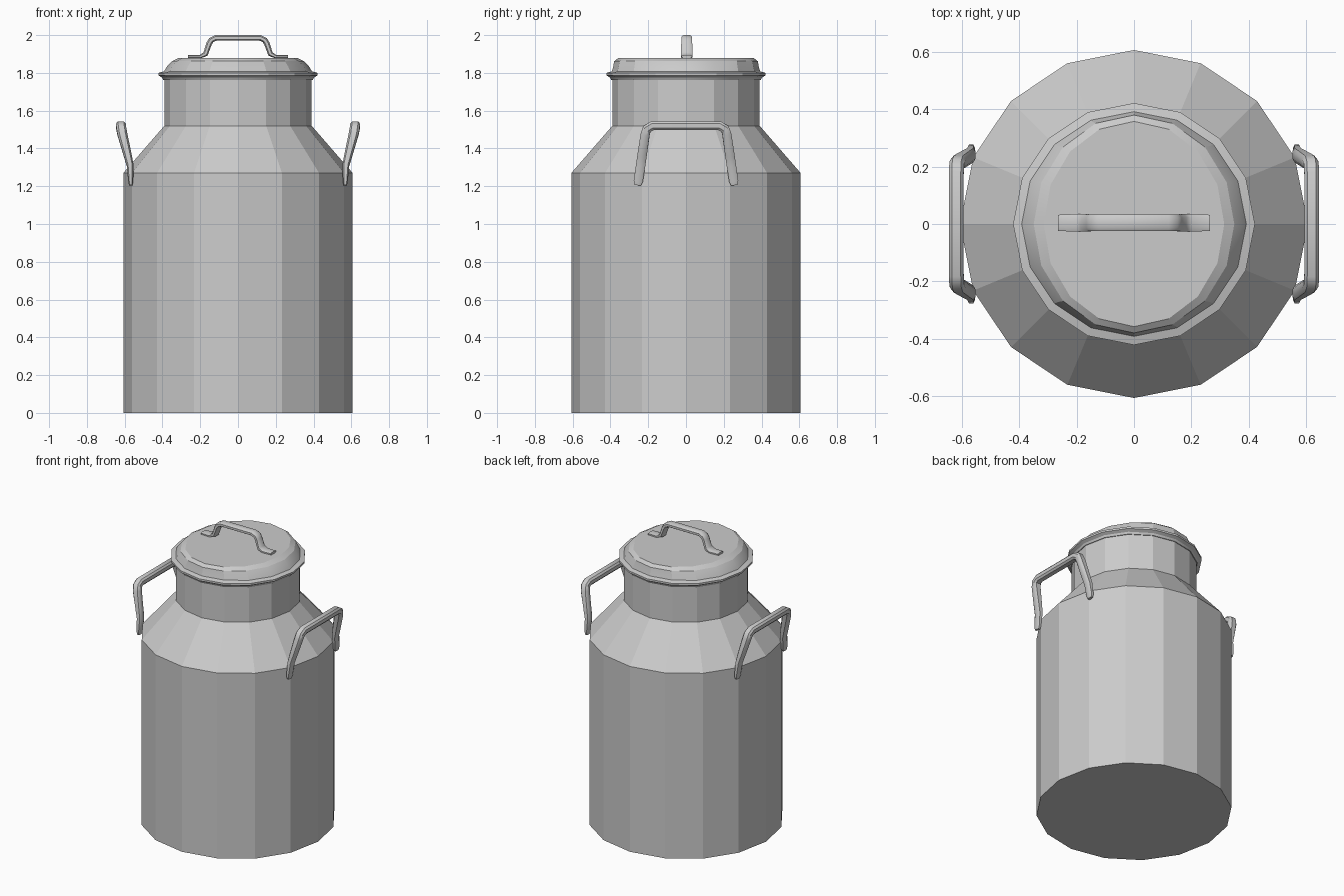
import bpy, bmesh, math
from mathutils import Vector

old = bpy.data.objects.get("Cube")
if old:
    bpy.data.objects.remove(old, do_unlink=True)

SIDES = 16

metal = bpy.data.materials.new("grey_metal")
metal.use_nodes = True
metal.diffuse_color = (0.6, 0.6, 0.6, 1)
metal.node_tree.nodes["Principled BSDF"].inputs["Base Color"].default_value = (0.6, 0.6, 0.6, 1)


def finish(name, bm, smooth_angle=None):
    bmesh.ops.recalc_face_normals(bm, faces=bm.faces)
    mesh = bpy.data.meshes.new(name)
    bm.to_mesh(mesh)
    bm.free()
    mesh.materials.append(metal)
    obj = bpy.data.objects.new(name, mesh)
    bpy.context.collection.objects.link(obj)
    if smooth_angle:
        bpy.ops.object.select_all(action='DESELECT')
        obj.select_set(True)
        bpy.context.view_layer.objects.active = obj
        bpy.ops.object.shade_smooth_by_angle(angle=math.radians(smooth_angle))
    return obj


def skin(bm, loops):
    """Join equal loops of points with quads and cap both ends."""
    rings = [[bm.verts.new(p) for p in loop] for loop in loops]
    n = len(rings[0])
    for a, b in zip(rings, rings[1:]):
        for i in range(n):
            j = (i + 1) % n
            bm.faces.new((a[i], a[j], b[j], b[i]))
    bm.faces.new(rings[0])
    bm.faces.new(rings[-1])


def lathe(name, profile, smooth_angle=None):
    """Stack of rings; each entry is x radius, y radius, height."""
    angles = [math.tau * i / SIDES for i in range(SIDES)]
    bm = bmesh.new()
    skin(bm, [[(rx * math.cos(a), ry * math.sin(a), z) for a in angles]
              for rx, ry, z in profile])
    return finish(name, bm, smooth_angle)


def sweep(name, path, side, scales):
    """Octagonal bar along a path; scales are half sizes along side and across it."""
    pts = [Vector(p) for p in path]
    loops = []
    for i, p in enumerate(pts):
        before = (p - pts[i - 1]).normalized() if i else Vector()
        after = (pts[i + 1] - p).normalized() if i < len(pts) - 1 else Vector()
        t = (before + after).normalized()
        u = (side - t * side.dot(t)).normalized()
        v = t.cross(u)
        w, h = scales[i]
        loops.append([p + u * w * x + v * h * y for x, y in
                      ((1, .5), (.6, 1), (-.6, 1), (-1, .5),
                       (-1, -.5), (-.6, -1), (.6, -1), (1, -.5))])
    bm = bmesh.new()
    skin(bm, loops)
    return finish(name, bm, 40)


# Main can: straight wall, sloping shoulder, neck
lathe("can_body", [(r, r, z) for r, z in
                   ((0.607, 0), (0.607, 1.27), (0.39, 1.52), (0.39, 1.77))])

# Lid with projecting rim and softened crown
lathe("lid", [(0.395, 0.395, 1.762), (0.402, 0.402, 1.775), (0.422, 0.422, 1.787),
              (0.422, 0.422, 1.8), (0.392, 0.392, 1.808), (0.375, 0.385, 1.835),
              (0.35, 0.38, 1.862), (0.315, 0.358, 1.879)], 21)

# Lid grip: flat feet, upright legs, straight bar
half = [(-0.265, 1.886), (-0.2, 1.886), (-0.172, 1.9), (-0.153, 1.955),
        (-0.142, 1.973), (-0.118, 1.985)]
half_scale = [(0.028, 0.008), (0.031, 0.009), (0.031, 0.014)] + [(0.029, 0.015)] * 3
sweep("lid_handle",
      [(x, 0.004, z) for x, z in half] + [(-x, 0.004, z) for x, z in reversed(half)],
      Vector((0, 1, 0)), half_scale + half_scale[::-1])

# Carrying handles on both shoulders
leg = [(0.568, -0.255, 1.205), (0.568, -0.253, 1.225), (0.571, -0.24, 1.31),
       (0.583, -0.233, 1.36), (0.612, -0.216, 1.475), (0.618, -0.206, 1.505),
       (0.62, -0.178, 1.52)]
leg_scale = [(0.009, 0.017), (0.013, 0.024), (0.018, 0.025), (0.021, 0.025)] + [(0.026, 0.024)] * 3
for name, s in (("left_handle", 1), ("right_handle", -1)):
    path = [(s * x, y, z) for x, y, z in leg] + [(s * x, -y, z) for x, y, z in reversed(leg)]
    sweep(name, path, Vector((s, 0, 0)), leg_scale + leg_scale[::-1])
